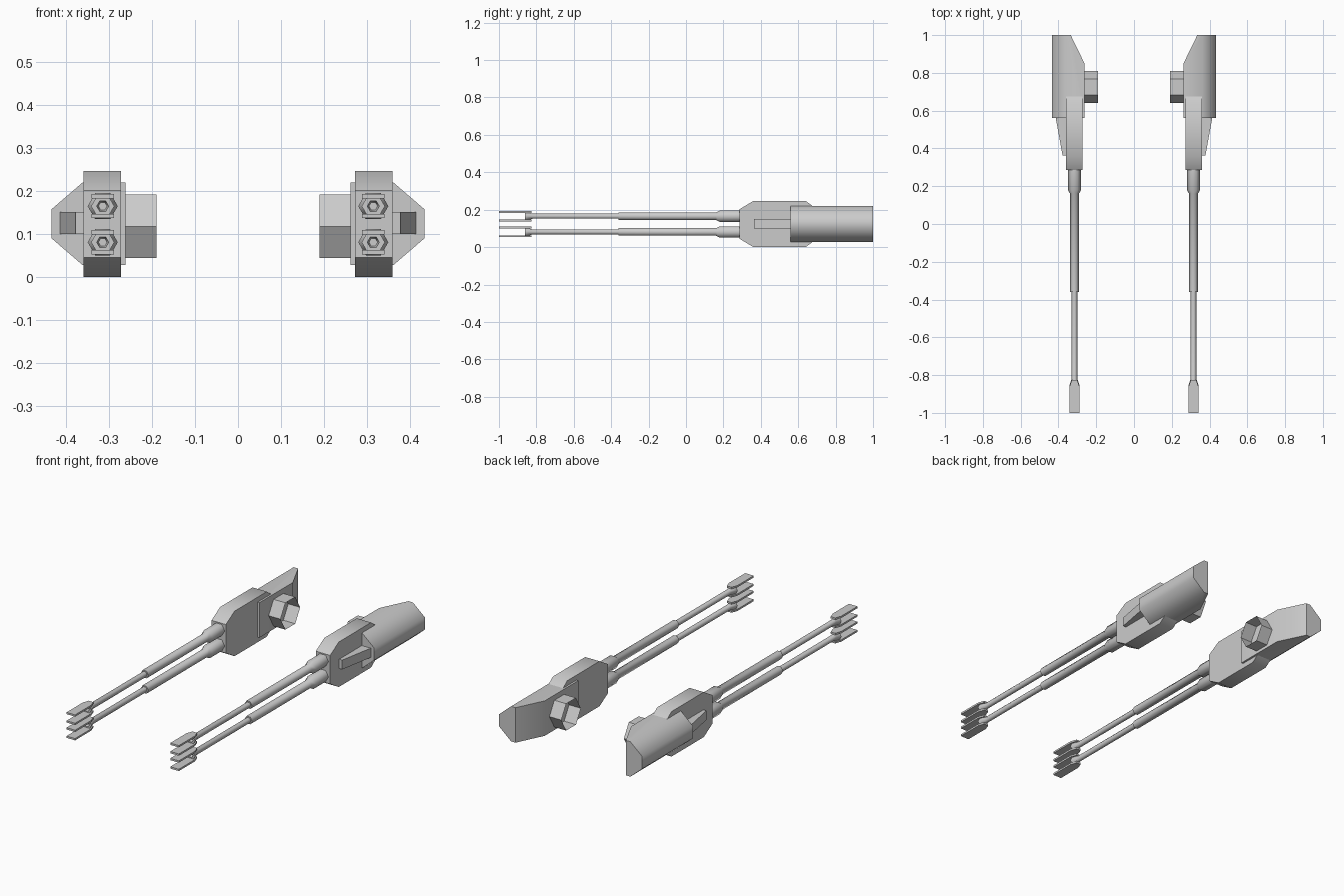
import bpy, bmesh
from math import sin, cos, pi, radians
from mathutils import Vector

cube = bpy.data.objects.get("Cube")
if cube:
    bpy.data.objects.remove(cube, do_unlink=True)

steel = bpy.data.materials.new("grey_steel")
steel.use_nodes = True
GREY = (0.6, 0.6, 0.6, 1)
steel.diffuse_color = GREY
steel.node_tree.nodes["Principled BSDF"].inputs["Base Color"].default_value = GREY


def finish(bm, name, angle):
    """Turn a bmesh into a shaded object, mirrored across x = 0."""
    bmesh.ops.recalc_face_normals(bm, faces=bm.faces)
    mesh = bpy.data.meshes.new(name)
    bm.to_mesh(mesh)
    bm.free()
    mesh.materials.append(steel)
    ob = bpy.data.objects.new(name, mesh)
    bpy.context.collection.objects.link(ob)
    bpy.ops.object.select_all(action='DESELECT')
    ob.select_set(True)
    bpy.context.view_layer.objects.active = ob
    bpy.ops.object.shade_smooth_by_angle(angle=radians(angle))
    mirror = ob.modifiers.new("other_side", 'MIRROR')
    mirror.use_mirror_merge = False
    return ob


def prism(points, axis, start, end):
    """Extrude a 2D outline along an axis; the outline fills the other two axes in order."""
    bm = bmesh.new()

    def place(p, d):
        co = list(p)
        co.insert(axis, d)
        return bm.verts.new(co)

    face = bm.faces.new([place(p, start) for p in points])
    ext = bmesh.ops.extrude_face_region(bm, geom=[face])
    move = Vector((0, 0, 0))
    move[axis] = end - start
    verts = [g for g in ext["geom"] if isinstance(g, bmesh.types.BMVert)]
    bmesh.ops.translate(bm, verts=verts, vec=move)
    return bm


def hex_lathe(profile, axis, centre, cap_end):
    """Six-sided rings (distance, radius) along the x or y axis."""
    bm = bmesh.new()
    rings = []
    for d, r in profile:
        ring = []
        for i in range(6):
            u, v = r * cos(i * pi / 3), r * sin(i * pi / 3)
            co = (d, centre[0] + u, centre[1] + v) if axis == 0 else (centre[0] + u, d, centre[1] + v)
            ring.append(bm.verts.new(co))
        rings.append(ring)
    for a, b in zip(rings, rings[1:]):
        for i in range(6):
            j = (i + 1) % 6
            bm.faces.new((a[i], a[j], b[j], b[i]))
    if cap_end:
        bm.faces.new(rings[-1])
        bm.faces.new(rings[0])
    return bm


# Chamfered receiver block
outline = [(0.285, 0.045), (0.36, 0), (0.64, 0), (0.7, 0.045),
           (0.7, 0.202), (0.64, 0.247), (0.36, 0.247), (0.285, 0.202)]
finish(prism(outline, 0, 0.273, 0.36), "receiver", 50)

# Rear shroud with its inner back corner sliced off
section = [(0.262, 0.028), (0.362, 0.028), (0.434, 0.09),
           (0.434, 0.158), (0.362, 0.22), (0.262, 0.22)]
bm = prism(section, 1, 0.56, 1.0)
cut = bmesh.ops.bisect_plane(bm, geom=bm.verts[:] + bm.edges[:] + bm.faces[:],
                             plane_co=(0.262, 0.85, 0), plane_no=(-0.15, 0.073, 0),
                             clear_outer=True)
rim = [g for g in cut["geom_cut"] if isinstance(g, bmesh.types.BMEdge)]
bmesh.ops.holes_fill(bm, edges=rim)
finish(bm, "rear_shroud", 50)

# Wedge-shaped fin in front of the shroud
wedge = [(0.355, 0.363), (0.378, 0.363), (0.415, 0.565), (0.355, 0.565)]
finish(prism(wedge, 2, 0.1, 0.151), "side_fin", 30)

# Open hexagonal mounting socket on the inner side
finish(hex_lathe([(0.262, 0.085), (0.19, 0.085)], 0, (0.725, 0.118), False), "mount_socket", 30)

# Twin stepped barrels, each with a two-pronged muzzle
BARREL_X = 0.315
barrel = [(0.3, 0.035), (0.18, 0.035), (0.16, 0.023), (-0.36, 0.023), (-0.36, 0.0155),
          (-0.82, 0.0155), (-0.855, 0.027), (-0.86, 0.027), (-0.86, 0.014), (-0.84, 0.01)]
prong = [(-0.014, -0.825), (0.014, -0.825), (0.026, -0.86),
         (0.026, -1.0), (-0.026, -1.0), (-0.026, -0.86)]
for label, z in (("upper", 0.165), ("lower", 0.081)):
    finish(hex_lathe(barrel, 1, (BARREL_X, z), True), label + "_barrel", 62)
    for side, word in ((1, "top"), (-1, "bottom")):
        plate = [(BARREL_X + x, y) for x, y in prong]
        finish(prism(plate, 2, z + side * 0.018, z + side * 0.028), f"{label}_muzzle_{word}_prong", 30)
